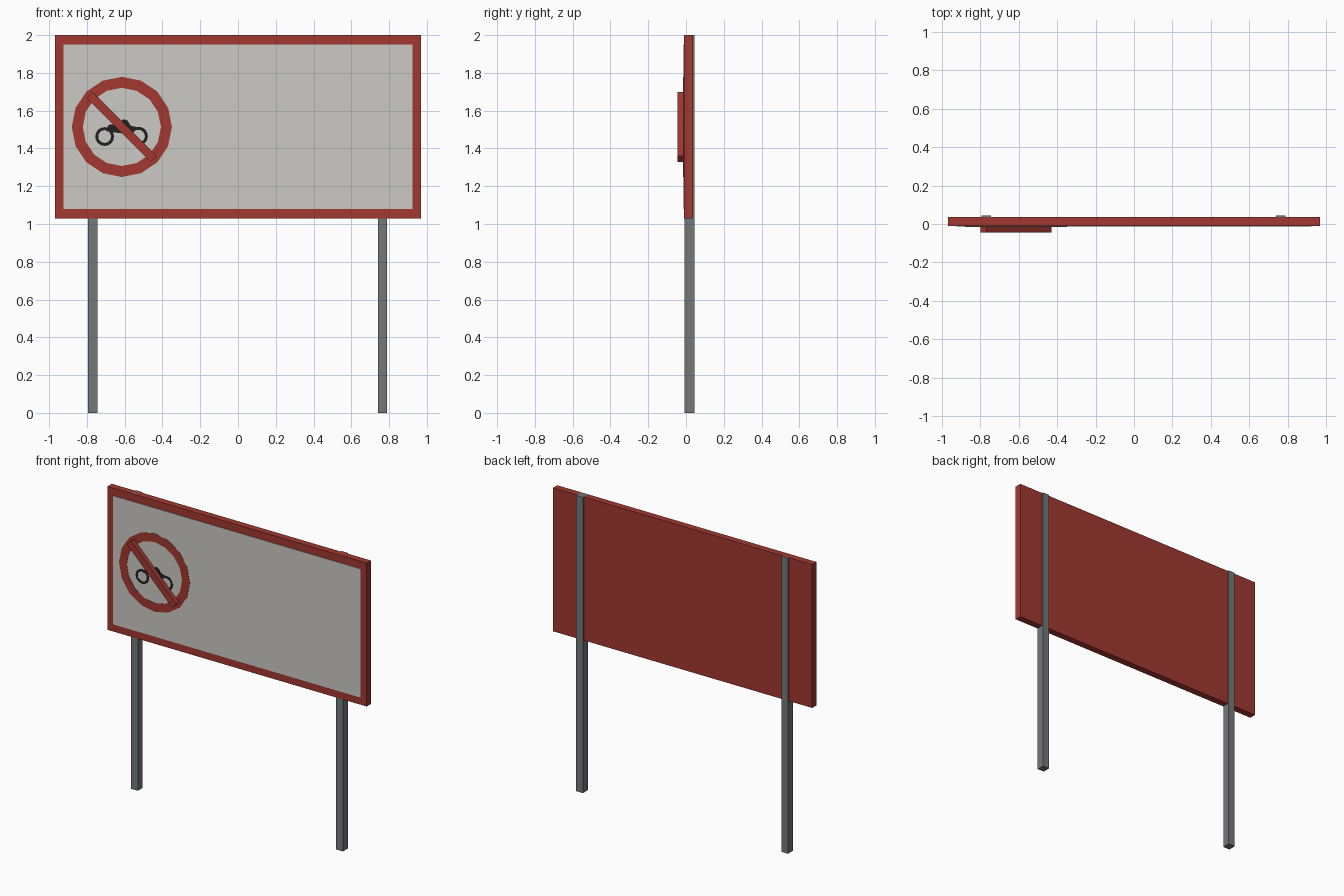
import bpy, bmesh
from math import cos, sin, pi, radians

if "Cube" in bpy.data.objects:
    bpy.data.objects.remove(bpy.data.objects["Cube"])


def material(name, rgb):
    m = bpy.data.materials.new(name)
    m.diffuse_color = (*rgb, 1)
    m.use_nodes = True
    m.node_tree.nodes["Principled BSDF"].inputs["Base Color"].default_value = m.diffuse_color
    return m


RED = material("red_paint", (0.36, 0.04, 0.03))
WHITE = material("pale_face", (0.60, 0.59, 0.56))
BLACK = material("black_paint", (0.015, 0.015, 0.015))
STEEL = material("steel", (0.17, 0.19, 0.19))


def add_object(name, bm, mat):
    bmesh.ops.recalc_face_normals(bm, faces=bm.faces)
    me = bpy.data.meshes.new(name)
    bm.to_mesh(me)
    bm.free()
    ob = bpy.data.objects.new(name, me)
    bpy.context.collection.objects.link(ob)
    me.materials.append(mat)
    return ob


def box(name, x, y, z, mat):
    bm = bmesh.new()
    bmesh.ops.create_cube(bm, size=1)
    for v in bm.verts:
        v.co = [(a + b) / 2 + c * (b - a) for (a, b), c in zip((x, y, z), v.co)]
    return add_object(name, bm, mat)


def extrude_back(bm, depth):
    out = bmesh.ops.extrude_face_region(bm, geom=bm.faces[:], use_keep_orig=True)
    moved = [g for g in out["geom"] if isinstance(g, bmesh.types.BMVert)]
    bmesh.ops.translate(bm, verts=moved, vec=(0, depth, 0))


def ring(name, cx, cz, outer, inner, y, sides, mat):
    bm = bmesh.new()
    loops = [[bm.verts.new((cx + r * cos(2 * pi * i / sides), y,
                            cz + r * sin(2 * pi * i / sides)))
              for i in range(sides)] for r in (outer, inner)]
    a, b = loops
    for i in range(sides):
        j = (i + 1) % sides
        bm.faces.new((a[i], a[j], b[j], b[i]))
    extrude_back(bm, -0.0135 - y)
    return add_object(name, bm, mat)


def plate(name, points, y, mat):
    bm = bmesh.new()
    bm.faces.new([bm.verts.new((x, y, z)) for x, z in points])
    extrude_back(bm, -0.0135 - y)
    return add_object(name, bm, mat)


# Board and its pale face
box("sign_board", (-0.97, 0.97), (-0.010, 0.036), (1.03, 2.0), RED)
box("sign_face", (-0.925, 0.925), (-0.014, -0.009), (1.08, 1.95), WHITE)

# Two square posts
for side, x in (("left", -0.77), ("right", 0.765)):
    box(side + "_post", (x - 0.025, x + 0.025), (-0.007, 0.045), (0, 2.0), STEEL)

# Prohibition ring with raised diagonal bar
CX, CZ = -0.615, 1.514
ring("prohibition_ring", CX, CZ, 0.265, 0.207, -0.0155, 16, RED)
bar = box("diagonal_bar", (-0.239, 0.239), (-0.045, -0.0135), (-0.0225, 0.0225), RED)
bar.location = (CX, 0, CZ)
bar.rotation_euler.y = radians(45)

# Motorcycle symbol: wheels and body
ring("left_wheel", -0.706, 1.463, 0.05, 0.034, -0.0155, 16, BLACK)
ring("right_wheel", -0.527, 1.465, 0.05, 0.034, -0.0155, 16, BLACK)
plate("motorcycle_body",
      [(-0.70, 1.492), (-0.655, 1.485), (-0.60, 1.478), (-0.565, 1.49),
       (-0.525, 1.50), (-0.53, 1.512), (-0.567, 1.52), (-0.587, 1.55),
       (-0.607, 1.555), (-0.635, 1.53), (-0.685, 1.525)],
      -0.0157, BLACK)
